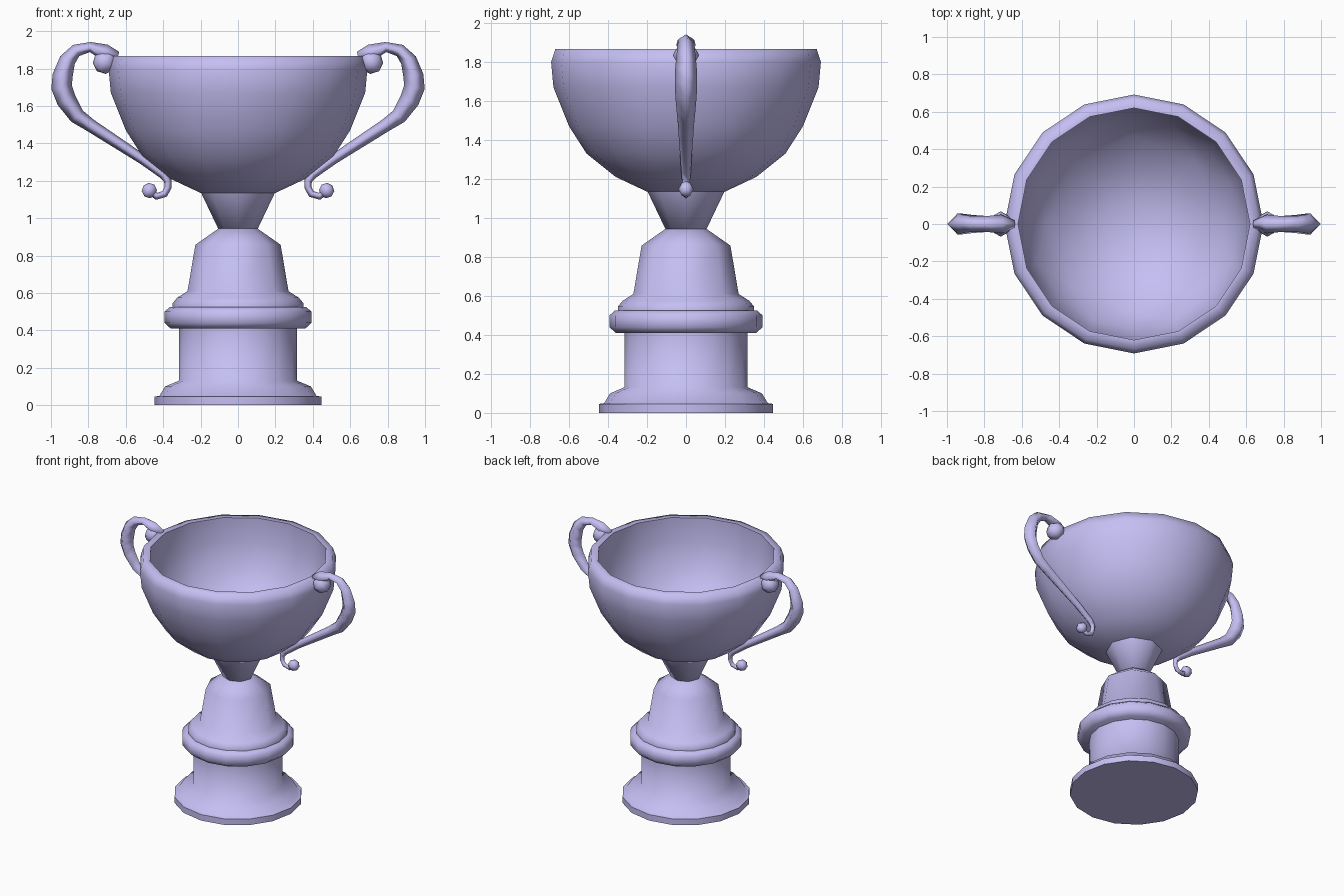
import bpy, bmesh, math
from mathutils import Vector, Matrix

if "Cube" in bpy.data.objects:
    bpy.data.objects.remove(bpy.data.objects["Cube"])

lavender = bpy.data.materials.new("lavender")
lavender.diffuse_color = (0.56, 0.52, 0.90, 1)
lavender.use_nodes = True
lavender.node_tree.nodes["Principled BSDF"].inputs["Base Color"].default_value = lavender.diffuse_color


def finish(name, bm, angle=75):
    bmesh.ops.recalc_face_normals(bm, faces=bm.faces)
    mesh = bpy.data.meshes.new(name)
    bm.to_mesh(mesh)
    bm.free()
    mesh.materials.append(lavender)
    ob = bpy.data.objects.new(name, mesh)
    bpy.context.collection.objects.link(ob)
    bpy.ops.object.select_all(action='DESELECT')
    ob.select_set(True)
    bpy.context.view_layer.objects.active = ob
    bpy.ops.object.shade_smooth_by_angle(angle=math.radians(angle))
    return ob


def bridge(bm, a, b):
    # joins two rings; the counts may be equal, doubled or a single pole
    if len(a) < len(b):
        a, b = b, a
    n, m = len(a), len(b)
    for i in range(n):
        j = (i + 1) % n
        if m == n:
            bm.faces.new((a[i], a[j], b[j], b[i]))
        elif m == 1:
            bm.faces.new((a[i], a[j], b[0]))
        elif i % 2 == 0:
            p, q = b[i // 2], b[(i // 2 + 1) % m]
            k = (i + 2) % n
            bm.faces.new((a[i], a[j], p))
            bm.faces.new((a[j], q, p))
            bm.faces.new((a[j], a[k], q))


def lathe(name, profile, sides=16):
    # profile points: radius, height and optionally a side count
    bm = bmesh.new()
    rings = []
    for r, z, *count in profile:
        n = (count[0] if count else sides) if r > 0 else 1
        rings.append([bm.verts.new((r * math.cos(math.tau * i / n),
                                    r * math.sin(math.tau * i / n), z))
                      for i in range(n)])
    for a, b in zip(rings, rings[1:]):
        bridge(bm, a, b)
    return finish(name, bm)


def handle(name, side):
    # centre line: x, z, radius in plane, half width in y
    path = [(0.64, 1.87, 0.02, 0.02), (0.71, 1.885, 0.045, 0.05),
            (0.79, 1.915, 0.027, 0.042), (0.865, 1.897, 0.034, 0.042),
            (0.912, 1.845, 0.044, 0.048), (0.938, 1.76, 0.054, 0.056),
            (0.943, 1.70, 0.056, 0.057), (0.917, 1.63, 0.053, 0.055),
            (0.86, 1.545, 0.043, 0.048), (0.79, 1.497, 0.035, 0.043),
            (0.51, 1.315, 0.027, 0.03), (0.40, 1.235, 0.025, 0.025),
            (0.375, 1.20, 0.021, 0.022), (0.374, 1.165, 0.019, 0.02),
            (0.392, 1.13, 0.019, 0.02), (0.435, 1.117, 0.019, 0.02),
            (0.47, 1.145, 0.019, 0.02)]
    bm = bmesh.new()
    rings = []
    for i, (x, z, r, w) in enumerate(path):
        p, q = path[max(i - 1, 0)], path[min(i + 1, len(path) - 1)]
        t = Vector((q[0] - p[0], 0, q[1] - p[1])).normalized()
        out = Vector((-t.z, 0, t.x)) * r
        c = Vector((x, 0, z))
        wide = Vector((0, w, 0))
        rings.append([bm.verts.new(c + v) for v in (out, wide, -out, -wide)])
    for a, b in zip(rings, rings[1:]):
        bridge(bm, a, b)
    bm.faces.new(rings[0])
    bm.faces.new(rings[-1])
    # scroll knobs at the rim and at the lower tip
    for x, z, r, sy in ((0.713, 1.835, 0.064, 1.06), (0.474, 1.148, 0.041, 0.95)):
        bmesh.ops.create_uvsphere(bm, u_segments=8, v_segments=4, radius=r,
                                  matrix=Matrix.Translation((x, 0, z))
                                  @ Matrix.Diagonal((1, sy, 1, 1))
                                  @ Matrix.Rotation(math.radians(-40), 4, 'Y'))
    bmesh.ops.scale(bm, vec=(side, 1, 1), verts=bm.verts)
    return finish(name, bm, 180)


# hollow cup: outer wall up, over the rim, down the faceted inside
lathe("cup_bowl", [(0, 1.135), (0.20, 1.135, 8), (0.36, 1.21), (0.51, 1.33), (0.60, 1.47),
                   (0.68, 1.67), (0.692, 1.80), (0.67, 1.868), (0.62, 1.868),
                   (0.62, 1.68), (0.56, 1.485), (0.47, 1.355, 8), (0.32, 1.235, 8),
                   (0.16, 1.17, 8), (0, 1.16)])

# tapered stem
lathe("stem", [(0, 0.94), (0.104, 0.94), (0.198, 1.137), (0, 1.137)], 8)

# bell-shaped upper pedestal: eight-sided body on a round flare
lathe("pedestal_bell", [(0, 0.52), (0.35, 0.52), (0.35, 0.545), (0.325, 0.575),
                        (0.27, 0.61, 8), (0.228, 0.858, 8), (0.104, 0.945, 8), (0, 0.945)])

# rounded collar
lathe("collar_ring", [(0, 0.41), (0.36, 0.41), (0.393, 0.44), (0.393, 0.50),
                      (0.365, 0.525), (0, 0.525)])

# column with flared plinth
lathe("base_column", [(0, 0), (0.447, 0), (0.447, 0.046), (0.42, 0.05), (0.39, 0.10),
                      (0.315, 0.132), (0.315, 0.412), (0, 0.412)])

for label, side in (("right", 1), ("left", -1)):
    handle(label + "_handle", side)
